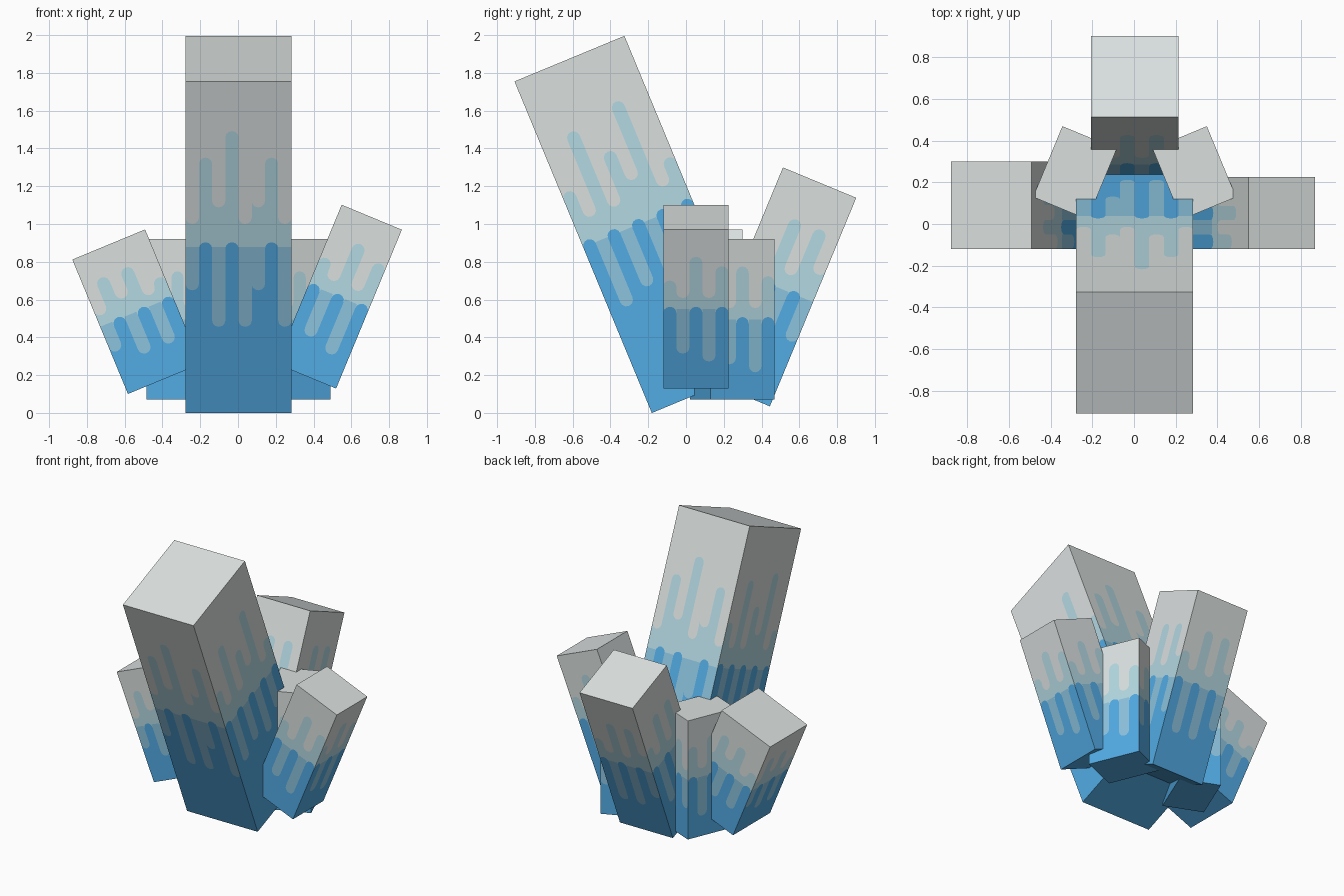
import bpy, bmesh, math
from mathutils import Matrix, Vector

cube = bpy.data.objects.get("Cube")
if cube:
    bpy.data.objects.remove(cube)


def material(name, rgb):
    lin = [((c / 255 + 0.055) / 1.055) ** 2.4 for c in rgb] + [1.0]
    m = bpy.data.materials.new(name)
    m.use_nodes = True
    m.diffuse_color = lin
    m.node_tree.nodes["Principled BSDF"].inputs["Base Color"].default_value = lin
    return m


PALE, LIGHT, MID, BLUE = range(4)
MATERIALS = [
    material("pale_grey", (218, 224, 223)),
    material("light_teal", (180, 216, 226)),
    material("mid_teal", (140, 195, 222)),
    material("deep_blue", (82, 171, 228)),
]

# Streak columns, left to right, as fractions of the crystal's length:
# "D" rises to the given height, "M" hangs down to the given height
D, M = "D", "M"
PATTERNS = {
    4: [(M, .25), (D, .80), (M, .20), (D, .72)],
    5: [(D, .68), (M, .22), (D, .83), (M, .17), (D, .77)],
    6: [(M, .30), (D, .81), (M, .21), (D, .81), (M, .21), (D, .66)],
    8: [(M, .37), (D, .77), (M, .26), (D, .85), (M, .26), (M, .37), (D, .77), (M, .26)],
    9: [(D, .66), (M, .30), (D, .81), (M, .33), (D, .72), (M, .30), (D, .84), (M, .35), (D, .64)],
}
ARC_STEPS = 6


def boundary(x0, x1, z, bulge):
    """Left-to-right edge of a colour: flat, or rounded up (+1) or down (-1)."""
    if bulge == 0:
        return [(x0, z), (x1, z)]
    r, cx = (x1 - x0) / 2, (x0 + x1) / 2
    pts = []
    for i in range(ARC_STEPS + 1):
        a = math.pi * i / ARC_STEPS
        pts.append((cx - r * math.cos(a), z + bulge * r * (math.sin(a) - 1)))
    return pts


def side(bm, turn, width, depth, length, mirror):
    """One long face, cut into streaked columns."""
    cols = PATTERNS[min(PATTERNS, key=lambda n: abs(n - width / 0.069))]
    if mirror:
        cols = cols[::-1]
    step = width / len(cols)
    for i, (kind, level) in enumerate(cols):
        x0, x1 = -width / 2 + i * step, -width / 2 + (i + 1) * step
        if kind == D:
            cuts = [(0, 0), (.515, 1), (level, 1), (1, 0)]
            colours = [BLUE, LIGHT, PALE]
        else:
            top = .57 + .05 * (i % 3 == 2)
            cuts = [(0, 0), (level, -1), (.50, 0), (top, -1), (1, 0)]
            colours = [BLUE, MID, LIGHT, PALE]
        edges = [boundary(x0, x1, v * length, b) for v, b in cuts]
        for low, high, colour in zip(edges, edges[1:], colours):
            loop = low + high[::-1]
            verts = [bm.verts.new(turn @ Vector((x, -depth / 2, z))) for x, z in loop]
            bm.faces.new(verts).material_index = colour


def crystal(name, base, axis, degrees, size, mirror=False):
    """Square-ended prism standing on its base centre, then tilted or turned."""
    sx, sy, length = size
    bm = bmesh.new()
    for k in range(4):
        w, d = (sx, sy) if k % 2 == 0 else (sy, sx)
        side(bm, Matrix.Rotation(k * math.pi / 2, 3, 'Z'), w, d, length, mirror)
    # End caps
    corners = [(-sx / 2, -sy / 2), (sx / 2, -sy / 2), (sx / 2, sy / 2), (-sx / 2, sy / 2)]
    for z, colour, ring in ((length, PALE, corners), (0, BLUE, corners[::-1])):
        cap = bm.faces.new([bm.verts.new((x, y, z)) for x, y in ring])
        cap.material_index = colour
    bmesh.ops.remove_doubles(bm, verts=bm.verts, dist=1e-5)
    mesh = bpy.data.meshes.new(name)
    bm.to_mesh(mesh)
    bm.free()
    for m in MATERIALS:
        mesh.materials.append(m)
    obj = bpy.data.objects.new(name, mesh)
    bpy.context.collection.objects.link(obj)
    obj.matrix_world = Matrix.Translation(base) @ Matrix.Rotation(math.radians(degrees), 4, axis)


# Large crystal leaning forward, and one leaning back
crystal("main_crystal", (.003, .11, .12), 'X', 22.5, (.56, .63, 1.90))
crystal("back_crystal", (.003, .25, .115), 'X', -22.5, (.42, .42, 1.195), True)
# Crystals leaning to each side
crystal("left_crystal", (.36, .0525, .195), 'Y', 22.5, (.345, .345, .91))
crystal("right_crystal", (-.39, .09, .18), 'Y', -22.5, (.417, .42, .77))
# Upright crystals filling the back corners
for name, s in (("left_upright_crystal", 1), ("right_upright_crystal", -1)):
    crystal(name, (.003 + s * .286, .245, .07), 'Z', s * 22.5, (.282, .367, .85), s < 0)
